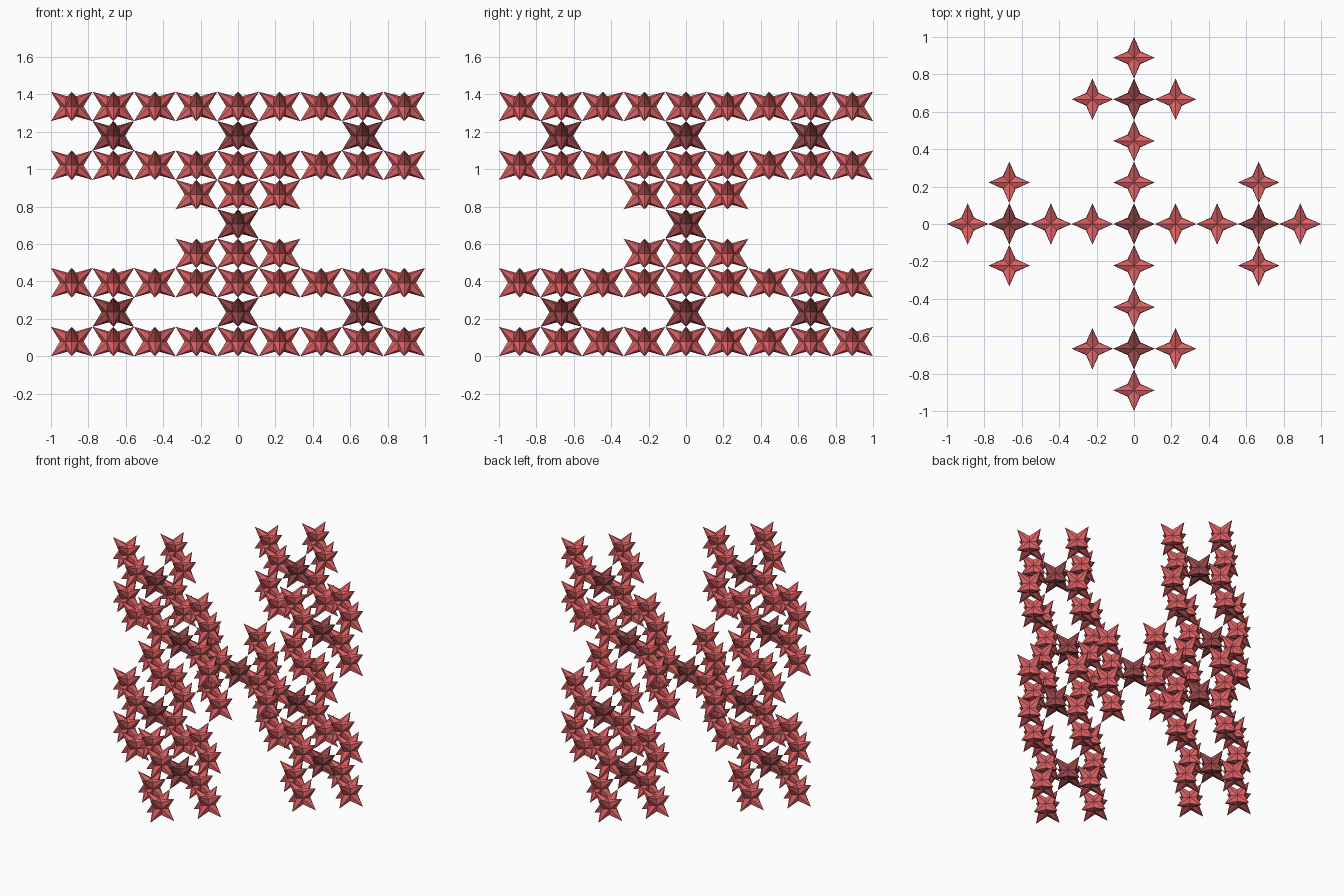
import bpy, bmesh, math
from mathutils import Matrix, Vector
from itertools import product

if "Cube" in bpy.data.objects:
    bpy.data.objects.remove(bpy.data.objects["Cube"])

WIDTH = 2.0
SIDE = WIDTH / math.sqrt(2)          # cube edge; the cube stands turned 45 degrees
TURN = Matrix.Rotation(math.radians(45), 3, 'Z')
CORNERS = [TURN @ Vector(c) * SIDE / 2 for c in product((-1, 1), repeat=3)]


def material(name, color):
    m = bpy.data.materials.new(name)
    m.diffuse_color = color
    m.use_nodes = True
    m.node_tree.nodes["Principled BSDF"].inputs["Base Color"].default_value = m.diffuse_color
    return m


def star_mesh(name, side, mat):
    """Cube with edge middles and face centres pulled in, leaving eight spikes."""
    bm = bmesh.new()
    bmesh.ops.create_cube(bm, size=side)
    bmesh.ops.bisect_edges(bm, edges=bm.edges[:], cuts=1)
    bmesh.ops.poke(bm, faces=bm.faces[:])
    for v in bm.verts:
        zeros = sum(abs(c) < 1e-5 for c in v.co)
        v.co *= (1.0, 0.57, 0.61)[zeros]     # corner, edge middle, face centre
    bmesh.ops.transform(bm, matrix=TURN.to_4x4(), verts=bm.verts[:])
    bmesh.ops.recalc_face_normals(bm, faces=bm.faces[:])
    me = bpy.data.meshes.new(name)
    bm.to_mesh(me)
    bm.free()
    me.materials.append(mat)
    return me


outer = star_mesh("outer_star", SIDE / 9, material("red", (0.72, 0.12, 0.13, 1)))
hub = star_mesh("hub_star", SIDE / 9, material("dark_red", (0.33, 0.065, 0.07, 1)))


def place(me, pos):
    ob = bpy.data.objects.new(me.name, me)
    ob.location = pos
    bpy.context.collection.objects.link(ob)


# Nine clusters (centre plus eight corners), each of a hub star and eight outer stars
base = Vector((0, 0, SIDE / 2))
for big in [Vector()] + CORNERS:
    centre = base + big * 2 / 3
    place(hub, centre)
    for small in CORNERS:
        place(outer, centre + small * 2 / 9)
